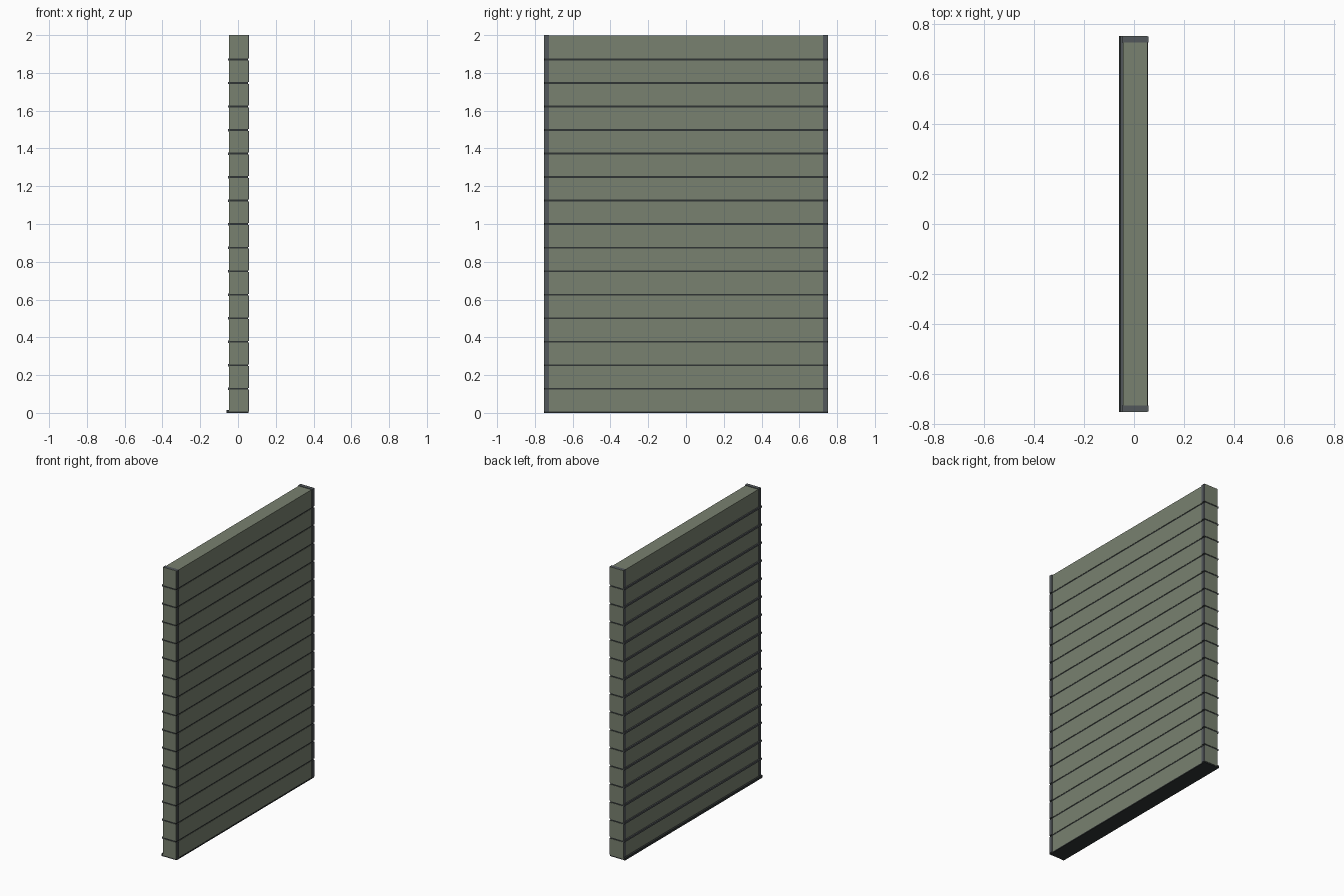
import bpy

if "Cube" in bpy.data.objects:
    bpy.data.objects.remove(bpy.data.objects["Cube"])


def material(name, rgb):
    m = bpy.data.materials.new(name)
    m.diffuse_color = (*rgb, 1)
    m.use_nodes = True
    m.node_tree.nodes["Principled BSDF"].inputs["Base Color"].default_value = m.diffuse_color
    return m


GREEN = material("panel_green", (0.19, 0.22, 0.16))
GREY = material("trim_grey", (0.085, 0.095, 0.105))
DARK = material("seam_dark", (0.03, 0.035, 0.035))


def box(name, x, y, z, mat):
    # box from (min, max) ranges on each axis
    bpy.ops.mesh.primitive_cube_add(size=1, location=[(a + b) / 2 for a, b in (x, y, z)])
    o = bpy.context.object
    o.name = name
    o.scale = [b - a for a, b in (x, y, z)]
    bpy.ops.object.transform_apply(location=False, rotation=False, scale=True)
    o.data.materials.append(mat)
    return o


COUNT = 16
BASE = 0.008
PITCH = (2.0 - BASE) / COUNT
SEAM = 0.01

# bottom plate and its projecting lip
box("bottom_plate", (-0.05, 0.056), (-0.75, 0.75), (0, BASE), DARK)
box("bottom_lip", (-0.06, -0.047), (-0.752, 0.752), (0, 0.016), DARK)

for i in range(COUNT):
    z0 = BASE + i * PITCH
    top = i == COUNT - 1
    z1 = z0 + PITCH - (0 if top else SEAM)
    # horizontal slat
    box(f"slat_{i + 1}", (-0.045, 0.054), (-0.728, 0.728), (z0, z1 - (0.003 if top else 0)), GREEN)
    for s, side in ((-1, "front"), (1, "back")):
        # grey end cap with a green outer plate
        y = sorted((s * 0.726, s * 0.75))
        box(f"{side}_end_cap_{i + 1}", (-0.048, 0.059), y, (z0, z1), GREY)
        y = sorted((s * 0.75, s * 0.752))
        box(f"{side}_end_plate_{i + 1}", (-0.047, 0.054), y, (z0, z1), GREEN)
    # joint strip above the slat, with a bead along the -x face
    if not top:
        box(f"joint_{i + 1}", (-0.047, 0.052), (-0.75, 0.75), (z1, z1 + SEAM), DARK)
        box(f"joint_bead_{i + 1}", (-0.054, -0.044), (-0.752, 0.752),
            (z1 - 0.001, z1 + SEAM + 0.001), GREY)
